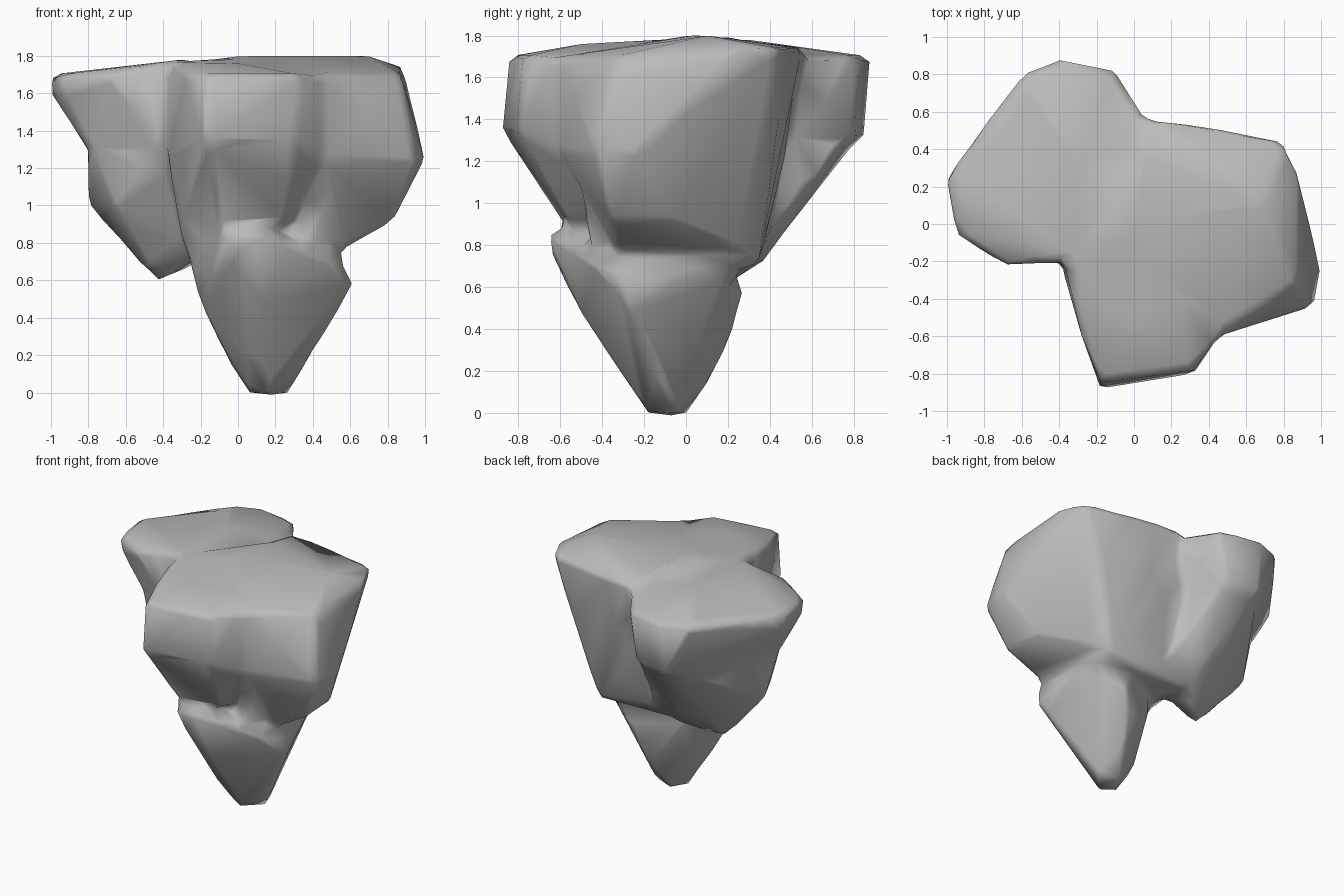
import bpy
import bmesh

default_cube = bpy.data.objects.get("Cube")
if default_cube:
    bpy.data.objects.remove(default_cube)

# One plain stone colour
stone = bpy.data.materials.new("grey_stone")
stone.use_nodes = True
stone_colour = (0.5, 0.5, 0.5, 1)
stone.diffuse_color = stone_colour
stone.node_tree.nodes["Principled BSDF"].inputs["Base Color"].default_value = stone_colour


def add_lobe(bm, levels):
    """Wrap a convex chunk of rock around outlines given at several heights."""
    corners = [(x, y, height) for height, outline in levels for x, y in outline]
    verts = [bm.verts.new(corner) for corner in corners]
    result = bmesh.ops.convex_hull(bm, input=verts)
    inside = [item for item in result["geom_interior"] if isinstance(item, bmesh.types.BMVert)]
    bmesh.ops.delete(bm, geom=inside, context="VERTS")


def apply_modifier(rock, name, kind, **settings):
    """Add a modifier with the given settings and bake it into the mesh."""
    modifier = rock.modifiers.new(name, kind)
    for setting, value in settings.items():
        setattr(modifier, setting, value)
    bpy.ops.object.modifier_apply(modifier=modifier.name)


# Outline of the waist where the back shoulder meets its spur
back_waist = [(-.8, .3), (-.8, 0), (-.4, -.2), (-.4, .85), (-.15, .8), (0, .1)]

# Back shoulder: wide top of the back lobe
back_shoulder = [
    (1.78, [(-.3, .3), (-.3, -.2)]),
    (1.7, [(-1, .25), (-.6, .8), (-.4, .88), (-.1, .82), (.1, .5), (-.95, -.05), (-.7, -.22)]),
    (1.6, [(-1, .25), (-.95, -.05)]),
    (1.3, back_waist),
]

# Hanging spur below the back shoulder
back_spur = [
    (1.35, back_waist),
    (1, [(-.8, .2), (-.65, -.1)]),
    (.85, [(0, .4)]),
    (.7, [(-.25, .1), (-.2, .35)]),
    (.58, [(-.43, .15)]),
]

# Front lobe: broad column with an overhanging brow
front_lobe = [
    (1.8, [(0, .25)]),
    (1.76, [(-.36, -.26), (0, -.5), (.1, .4)]),
    (1.7, [(-.18, -.85), (.32, -.78), (-.28, -.6), (.45, -.6)]),
    (1.35, [(-.18, -.88), (.32, -.8)]),
    (1.25, [(-.38, -.25), (.45, -.6)]),
    (1.15, [(-.1, -.73), (.25, -.7)]),
    (.9, [(-.3, -.2), (-.1, -.58), (.25, -.55), (.1, .3), (.4, .2)]),
]

# Side lobe: wedge that bulges out at mid height
side_lobe = [
    (1.8, [(0, 0), (.7, .1)]),
    (1.74, [(.06, .56), (.34, .53), (.6, .46), (.8, .44), (.88, .26)]),
    (1.7, [(.87, -.33), (.45, -.6)]),
    (1.4, [(.65, .44)]),
    (1.25, [(1, -.24), (.96, -.44), (.45, -.6)]),
    (1.1, [(.53, .4)]),
    (.92, [(.83, -.36), (.8, -.05)]),
    (.75, [(.5, .35), (.53, -.32), (.1, -.3), (.1, .3)]),
]

# Core: fills the valleys between the lobes
core = [
    (1.7, [(.06, .54), (-.36, -.24), (.5, -.57)]),
    (1.2, [(.1, .47), (-.37, -.23), (.5, -.54)]),
    (.8, [(0, .37), (-.3, -.2), (.4, -.46)]),
    (.7, [(-.2, .32), (.54, -.2), (.5, .34), (.3, .3)]),
]

# Lower spike: tapers to the blunt foot
lower_spike = [
    (1.1, [(0, 0)]),
    (.85, [(-.06, -.66), (.1, -.66), (-.3, -.2)]),
    (.75, [(.53, -.35), (.5, .2)]),
    (.7, [(0, -.62), (.5, -.43)]),
    (.57, [(.62, -.3), (.4, .2), (.3, .28), (-.05, .1)]),
    (.47, [(-.2, -.25), (.1, -.5)]),
    (.4, [(.24, .23)]),
    (.2, [(.05, -.3), (-.07, -.1), (.2, .15)]),
    (-.01, [(.06, -.12), (.15, -.18), (.27, -.05), (.12, 0)]),
]

bm = bmesh.new()
for lobe in (back_shoulder, back_spur, front_lobe, side_lobe, core, lower_spike):
    add_lobe(bm, lobe)
bmesh.ops.recalc_face_normals(bm, faces=bm.faces)
mesh = bpy.data.meshes.new("rock_body")
bm.to_mesh(mesh)
bm.free()
mesh.materials.append(stone)
rock_body = bpy.data.objects.new("rock_body", mesh)
bpy.context.collection.objects.link(rock_body)
bpy.context.view_layer.objects.active = rock_body
rock_body.select_set(True)

# Fuse the lobes, soften the joins and reduce to a coarse rock surface
apply_modifier(rock_body, "fuse", "REMESH", mode="VOXEL", voxel_size=.03)
apply_modifier(rock_body, "soften", "SMOOTH", factor=.5, iterations=6)
apply_modifier(rock_body, "reduce", "DECIMATE", ratio=.025)

# Smooth shading over the whole rock
bpy.ops.object.shade_smooth()
